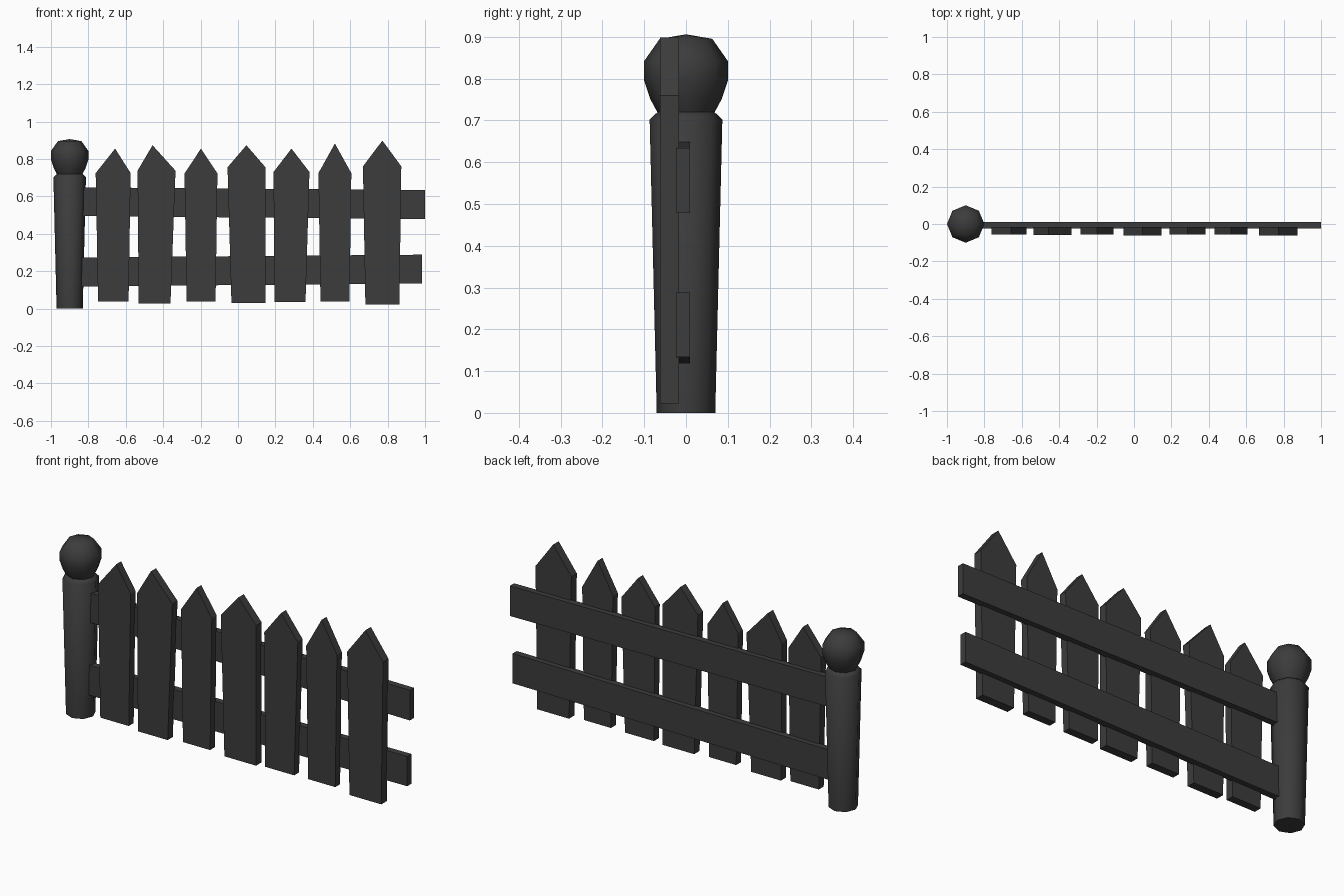
import bpy, bmesh, math

if "Cube" in bpy.data.objects:
    bpy.data.objects.remove(bpy.data.objects["Cube"])

mat = bpy.data.materials.new("dark_grey")
mat.diffuse_color = (0.045, 0.045, 0.045, 1)
mat.use_nodes = True
mat.node_tree.nodes["Principled BSDF"].inputs["Base Color"].default_value = mat.diffuse_color


def finish(name, bm):
    bmesh.ops.recalc_face_normals(bm, faces=bm.faces)
    me = bpy.data.meshes.new(name)
    bm.to_mesh(me)
    bm.free()
    ob = bpy.data.objects.new(name, me)
    bpy.context.collection.objects.link(ob)
    me.materials.append(mat)
    return ob


def slab(name, outline, y0, y1):
    """Extrude an (x, z) outline from y0 to y1."""
    bm = bmesh.new()
    face = bm.faces.new([bm.verts.new((x, y0, z)) for x, z in outline])
    ext = bmesh.ops.extrude_face_region(bm, geom=[face])
    for v in ext["geom"]:
        if isinstance(v, bmesh.types.BMVert):
            v.co.y = y1
    return finish(name, bm)


def turned(name, profile, cx, angle, sides=8):
    """Eight-sided lathe of (radius, z) rings, closed at both ends."""
    bm = bmesh.new()
    rings = []
    for r, z in profile:
        n = 1 if r == 0 else sides
        rings.append([bm.verts.new((cx + r * math.cos(2 * math.pi * i / sides),
                                    r * math.sin(2 * math.pi * i / sides), z))
                      for i in range(n)])
    for a, b in zip(rings, rings[1:]):
        for i in range(sides):
            j = (i + 1) % sides
            if len(b) == 1:
                bm.faces.new((a[i], a[j], b[0]))
            else:
                bm.faces.new((a[i], a[j], b[j], b[i]))
    bm.faces.new(rings[0])
    if len(rings[-1]) > 1:
        bm.faces.new(rings[-1])
    ob = finish(name, bm)
    bpy.ops.object.select_all(action='DESELECT')
    ob.select_set(True)
    bpy.context.view_layer.objects.active = ob
    bpy.ops.object.shade_smooth_by_angle(angle=math.radians(angle))


# Tapered post with chamfered top, and its ball finial
turned("post", [(0.07, 0), (0.087, 0.702), (0.068, 0.72)], -0.9, 50)
turned("post_ball", [(0.066, 0.715), (0.085, 0.75), (0.1, 0.795), (0.1, 0.842),
                     (0.063, 0.895), (0, 0.906)], -0.9, 60)

# Two slightly tilted rails
slab("upper_rail", [(-0.86, 0.495), (1.0, 0.478), (1.0, 0.634), (-0.86, 0.648)], -0.024, 0.01)
slab("lower_rail", [(-0.86, 0.118), (0.985, 0.134), (0.985, 0.288), (-0.86, 0.273)], -0.024, 0.01)

# Pickets: bottom left/right, shoulder left/right, bottom z, shoulder z, apex x/z, front y
pickets = [
    (-0.748, -0.585, -0.761, -0.574, 0.038, 0.724, -0.657, 0.855, -0.057),
    (-0.531, -0.361, -0.537, -0.334, 0.026, 0.737, -0.457, 0.873, -0.059),
    (-0.275, -0.120, -0.286, -0.110, 0.038, 0.722, -0.198, 0.855, -0.057),
    (-0.035, 0.146, -0.056, 0.147, 0.030, 0.755, 0.045, 0.873, -0.061),
    (0.195, 0.361, 0.190, 0.382, 0.036, 0.730, 0.286, 0.855, -0.057),
    (0.441, 0.596, 0.430, 0.606, 0.038, 0.724, 0.518, 0.882, -0.057),
    (0.681, 0.863, 0.668, 0.873, 0.022, 0.760, 0.772, 0.898, -0.062),
]
for i, (bl, br, sl, sr, zb, zs, ax, az, yf) in enumerate(pickets, 1):
    slab(f"picket_{i}", [(bl, zb), (br, zb), (sr, zs), (ax, az), (sl, zs)], yf, -0.017)
